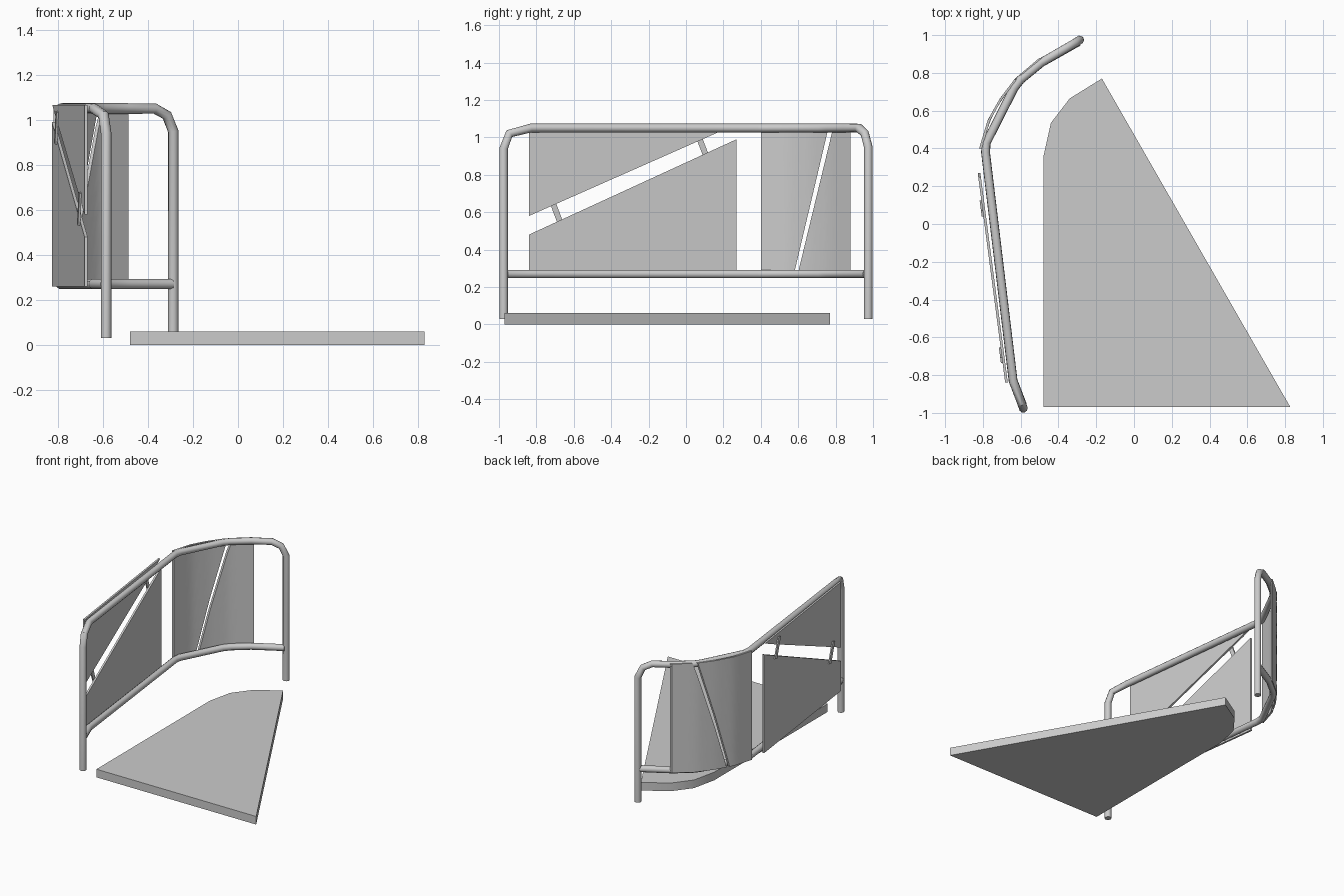
import bpy, bmesh
from mathutils import Vector

if "Cube" in bpy.data.objects:
    bpy.data.objects.remove(bpy.data.objects["Cube"])


def finish(ob):
    bpy.ops.object.select_all(action='DESELECT')
    ob.select_set(True)
    bpy.context.view_layer.objects.active = ob
    if ob.type == 'CURVE':
        bpy.ops.object.convert(target='MESH')
    bpy.ops.object.shade_smooth_by_angle(angle=0.7)
    return ob


def tube(name, pts, r):
    cu = bpy.data.curves.new(name, 'CURVE')
    cu.dimensions = '3D'
    cu.bevel_depth = r
    cu.bevel_resolution = 3
    cu.use_fill_caps = True
    sp = cu.splines.new('POLY')
    sp.points.add(len(pts) - 1)
    for p, c in zip(sp.points, pts):
        p.co = (*c, 1)
    ob = bpy.data.objects.new(name, cu)
    bpy.context.collection.objects.link(ob)
    return finish(ob)


def mesh_object(name, bm):
    bmesh.ops.recalc_face_normals(bm, faces=bm.faces)
    me = bpy.data.meshes.new(name)
    bm.to_mesh(me)
    bm.free()
    ob = bpy.data.objects.new(name, me)
    bpy.context.collection.objects.link(ob)
    return ob


def interp(line, y):
    # x on a plan polyline at a given y
    for (xa, ya), (xb, yb) in zip(line, line[1:]):
        if y <= yb or (xb, yb) == line[-1]:
            return xa + (xb - xa) * (y - ya) / (yb - ya)


def panel(name, line, corners, nu, nv, t=0.014):
    # sheet following a plan line; corners are (y, z): low-front, low-back, top-back, top-front
    a, b, c, d = map(Vector, corners)
    bm = bmesh.new()
    rows = []
    for j in range(nv + 1):
        lo, hi = a.lerp(d, j / nv), b.lerp(c, j / nv)
        row = []
        for i in range(nu + 1):
            p = lo.lerp(hi, i / nu)
            row.append((interp(line, p.x), p.x, p.y))
        rows.append(row)
    grids = [[[bm.verts.new((x + o, y, z)) for x, y, z in r] for r in rows]
             for o in (0, t)]
    for g in grids:
        for j in range(nv):
            for i in range(nu):
                bm.faces.new((g[j][i], g[j][i + 1], g[j + 1][i + 1], g[j + 1][i]))
    # rim joining both skins
    ring = [(0, i) for i in range(nu)] + [(j, nu) for j in range(nv)] \
        + [(nv, i) for i in range(nu, 0, -1)] + [(j, 0) for j in range(nv, 0, -1)]
    for (j, i), (k, l) in zip(ring, ring[1:] + ring[:1]):
        f, g = grids
        bm.faces.new((f[j][i], f[k][l], g[k][l], g[j][i]))
    return finish(mesh_object(name, bm))


# Base slab
bm = bmesh.new()
outline = [(-.48, -.97), (.828, -.97), (-.17, .77), (-.34, .665), (-.44, .535), (-.48, .355)]
face = bm.faces.new([bm.verts.new((x, y, 0)) for x, y in outline])
ext = bmesh.ops.extrude_face_region(bm, geom=[face])
bmesh.ops.translate(bm, vec=(0, 0, .06),
                    verts=[v for v in ext['geom'] if isinstance(v, bmesh.types.BMVert)])
finish(mesh_object('floor_slab', bm))

# Hoop: both legs and the top rail in one bent tube
mid = [(-.64, -.83), (-.786, .38), (-.782, .43), (-.635, .72), (-.60, .765), (-.49, .855)]
hoop = [(-.586, -.975, .03), (-.586, -.975, .94), (-.597, -.945, 1.02)]
hoop += [(x, y, 1.05) for x, y in mid]
hoop += [(-.37, .925, 1.05), (-.316, .956, 1.02), (-.288, .974, .95), (-.288, .974, .03)]
tube('top_rail_and_legs', hoop, .0235)

# Lower rail between the legs
tube('lower_rail', [(-.59, -.96, .27)] + [(x, y, .27) for x, y in mid] + [(-.295, .965, .27)], .0235)

# Front pair of flat panels split by a sloping slit
flat = [(-.682, -.84), (-.828, .275)]
panel('lower_front_panel', flat, [(-.84, .26), (.27, .26), (.27, .99), (-.84, .48)], 4, 3)
panel('upper_front_panel', flat, [(-.84, .58), (.19, 1.035), (.25, 1.065), (-.84, 1.065)], 4, 3)

# Rear pair of curved panels split by a steep slit
bend = [(-.82, .40), (-.775, .55), (-.71, .665), (-.63, .77), (-.50, .88)]
panel('rear_panel_a', bend, [(.40, .26), (.575, .26), (.765, 1.065), (.40, 1.065)], 10, 8)
panel('rear_panel_b', bend, [(.595, .26), (.88, .26), (.88, 1.065), (.79, 1.065)], 10, 8)

# Straps bridging the front slit on the outer side
strap_line = [(x - .009, y) for x, y in flat]
for n, (y, z) in enumerate([(-.695, .605), (.083, .965)]):
    panel(f'strap_{n + 1}', strap_line,
          [(y + .012, z - .075), (y + .042, z - .067), (y - .012, z + .075), (y - .042, z + .067)],
          1, 1, .01)
